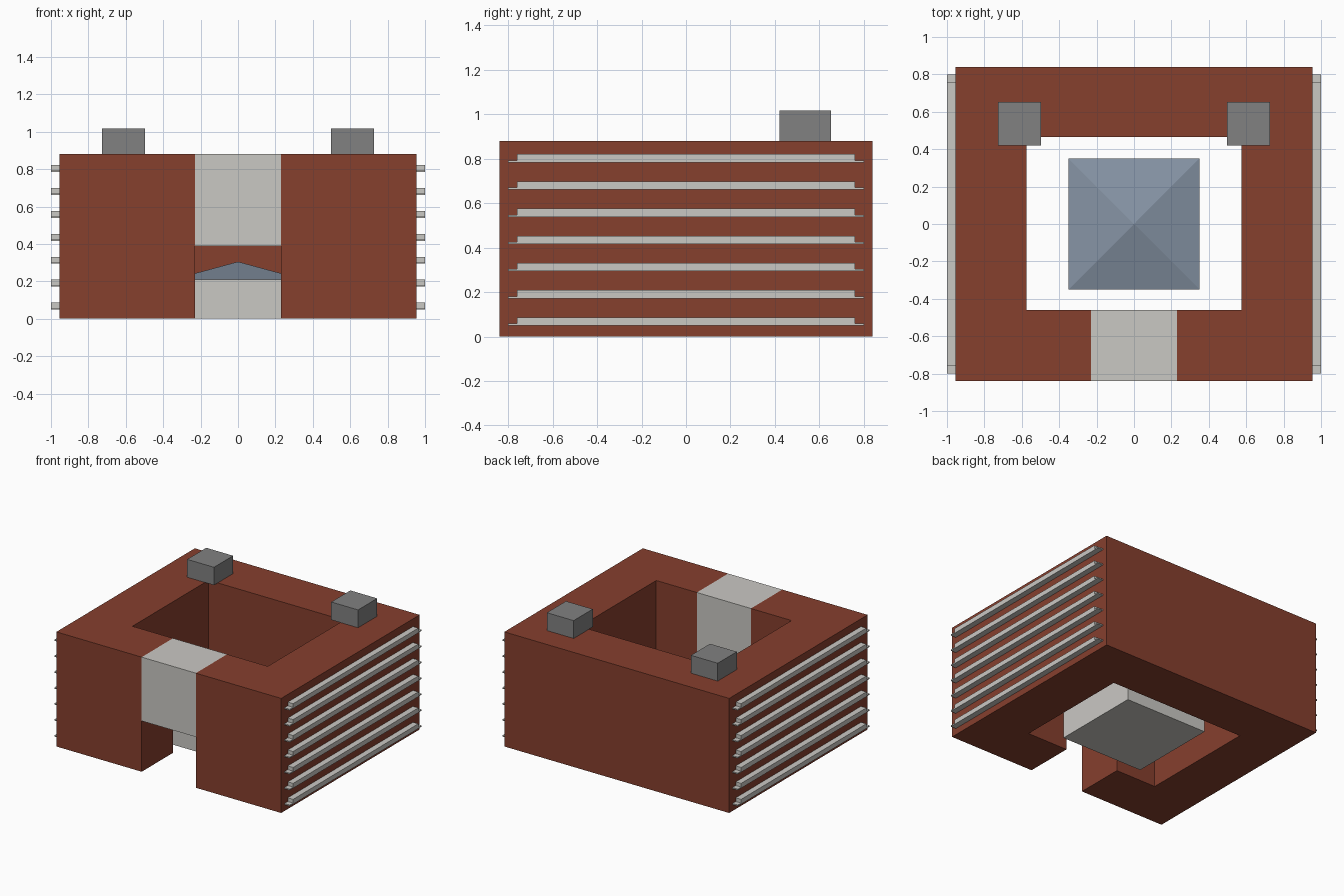
import bpy
import bmesh
import math
from mathutils import Matrix, Vector

if "Cube" in bpy.data.objects:
    bpy.data.objects.remove(bpy.data.objects["Cube"])


def material(name, rgb):
    mat = bpy.data.materials.new(name)
    mat.use_nodes = True
    mat.diffuse_color = (*rgb, 1)
    mat.node_tree.nodes["Principled BSDF"].inputs["Base Color"].default_value = (*rgb, 1)
    return mat


BRICK = material("brick red", (0.24, 0.05, 0.027))
STONE = material("pale stone", (0.59, 0.58, 0.55))
GREY = material("mid grey", (0.22, 0.22, 0.22))
SLATE = material("slate blue", (0.235, 0.29, 0.37))


def finish(name, bm, mat):
    bmesh.ops.recalc_face_normals(bm, faces=bm.faces)
    mesh = bpy.data.meshes.new(name)
    bm.to_mesh(mesh)
    bm.free()
    mesh.materials.append(mat)
    obj = bpy.data.objects.new(name, mesh)
    bpy.context.collection.objects.link(obj)
    return obj


def extrude_profile(name, points, direction, mat):
    """Fill a closed outline and sweep it along a straight direction."""
    bm = bmesh.new()
    face = bm.faces.new([bm.verts.new(p) for p in points])
    swept = bmesh.ops.extrude_face_region(bm, geom=[face], use_keep_orig=True)
    verts = [v for v in swept["geom"] if isinstance(v, bmesh.types.BMVert)]
    bmesh.ops.translate(bm, verts=verts, vec=Vector(direction))
    return finish(name, bm, mat)


def box(name, low, high, mat):
    (x0, y0, z0), (x1, y1, z1) = low, high
    base = [(x0, y0, z0), (x1, y0, z0), (x1, y1, z0), (x0, y1, z0)]
    return extrude_profile(name, base, (0, 0, z1 - z0), mat)


WIDE, DEEP, HEIGHT = 0.955, 0.84, 0.88
COURT_X, COURT_FRONT, COURT_BACK = 0.575, -0.46, 0.465
GATE = 0.23

# Brick block around the courtyard, open at the gate
half = [(GATE, COURT_FRONT), (GATE, -DEEP), (WIDE, -DEEP), (WIDE, DEEP)]
inner = [(COURT_X, COURT_BACK), (COURT_X, COURT_FRONT)]
outline = half + [(-x, y) for x, y in reversed(half)]
outline += [(-x, y) for x, y in reversed(inner)] + inner
extrude_profile("main_building", [(x, y, 0) for x, y in outline], (0, 0, HEIGHT), BRICK)

# Stone bridge over the gate
box("gate_bridge", (-GATE, -DEEP, 0.39), (GATE, COURT_FRONT, HEIGHT), STONE)

# Courtyard pavilion with a pyramid roof
PAV, EAVE, PEAK = 0.35, 0.21, 0.305
box("pavilion_walls", (-PAV, -PAV, 0), (PAV, PAV, EAVE), STONE)
bm = bmesh.new()
place = Matrix.Translation((0, 0, (EAVE + PEAK) / 2)) @ Matrix.Rotation(math.pi / 4, 4, "Z")
bmesh.ops.create_cone(bm, segments=4, radius1=PAV * math.sqrt(2), radius2=0,
                      depth=PEAK - EAVE, matrix=place)
finish("pavilion_roof", bm, SLATE)

for side, sign in (("left", 1), ("right", -1)):
    # Rooftop unit
    xs = sorted((sign * 0.498, sign * 0.726))
    box(f"{side}_roof_unit", (xs[0], 0.42, HEIGHT), (xs[1], 0.652, 1.017), GREY)

    # Stepped ledges along the side wall
    for i in range(7):
        z = 0.049 + 0.1225 * i
        step = [(0.80, 0), (0.80, 0.009), (0.76, 0.009), (0.76, 0.037)]
        rim = step + [(-y, h) for y, h in reversed(step)]
        points = [(sign * WIDE, y, z + h) for y, h in rim]
        extrude_profile(f"{side}_ledge_{i + 1}", points, (sign * (1 - WIDE), 0, 0), STONE)
